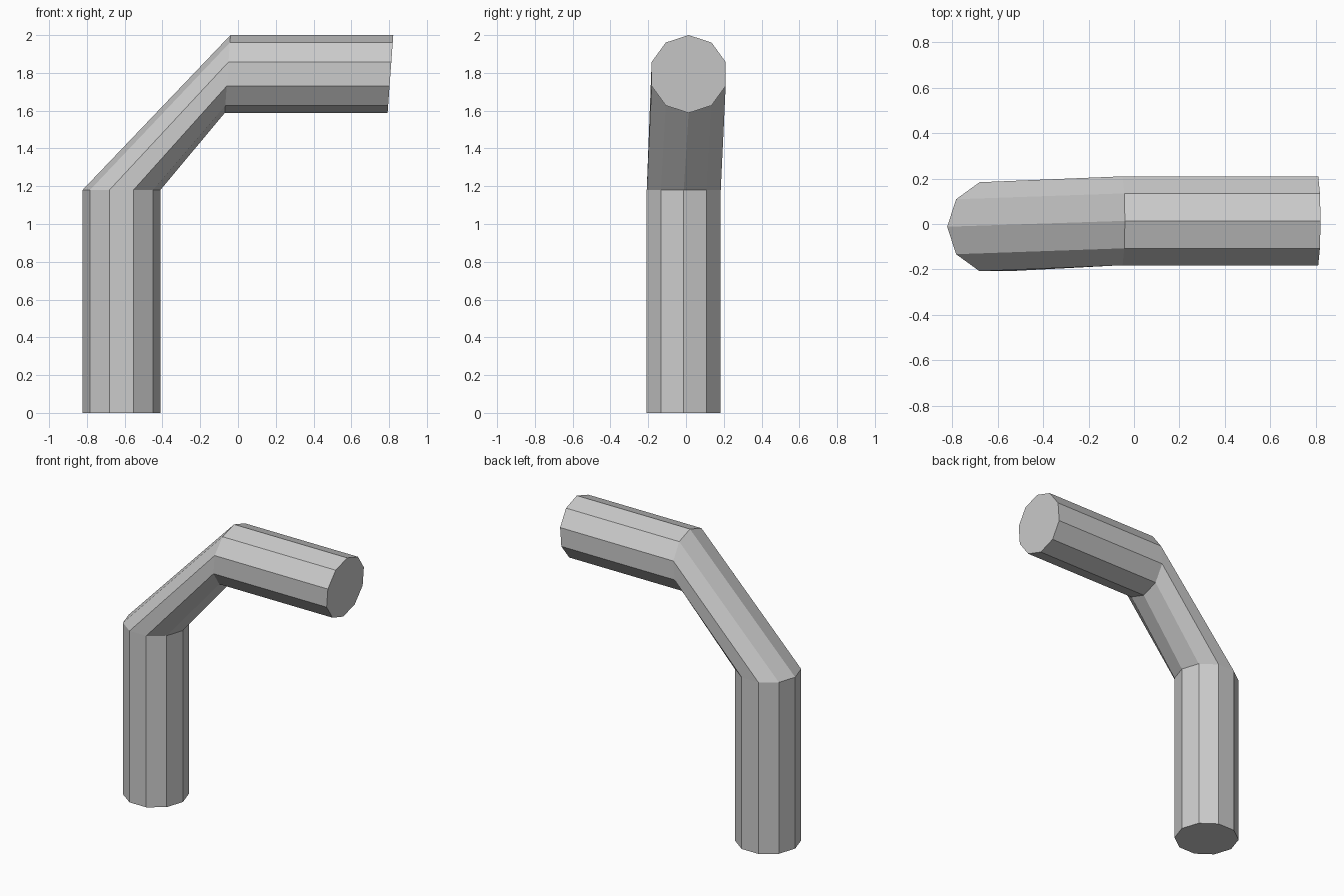
import bpy, bmesh, math
from mathutils import Vector

if "Cube" in bpy.data.objects:
    bpy.data.objects.remove(bpy.data.objects["Cube"])

SIDES, R = 10, 0.206

# Ring centres along the pipe, with the direction of each ring's inner-bend vertex
UP_IN = Vector((1, 0, 0))                # vertical leg: horizontal rings
ARM_IN = Vector((-0.073, 0, -1))         # horizontal arm: slightly tilted rings
SIDE = Vector((0, 1, 0))
stations = [
    (Vector((-0.617, -0.012, 0.0)), UP_IN),
    (Vector((-0.617, -0.012, 1.18)), UP_IN),
    (Vector((-0.055, 0.014, 1.794)), ARM_IN),
    (Vector((0.807, 0.014, 1.794)), ARM_IN),
]

bm = bmesh.new()
rings = []
for centre, inward in stations:
    rings.append([bm.verts.new(centre + R * (math.cos(a) * inward + math.sin(a) * SIDE))
                  for a in (2 * math.pi * i / SIDES for i in range(SIDES))])

# Pipe walls
for lo, hi in zip(rings, rings[1:]):
    for i in range(SIDES):
        j = (i + 1) % SIDES
        bm.faces.new((lo[i], lo[j], hi[j], hi[i]))

# End caps
bm.faces.new(rings[0][::-1])
bm.faces.new(rings[-1])
bmesh.ops.recalc_face_normals(bm, faces=bm.faces)

mesh = bpy.data.meshes.new("bent_pipe")
bm.to_mesh(mesh)
bm.free()
bpy.context.collection.objects.link(bpy.data.objects.new("bent_pipe", mesh))
